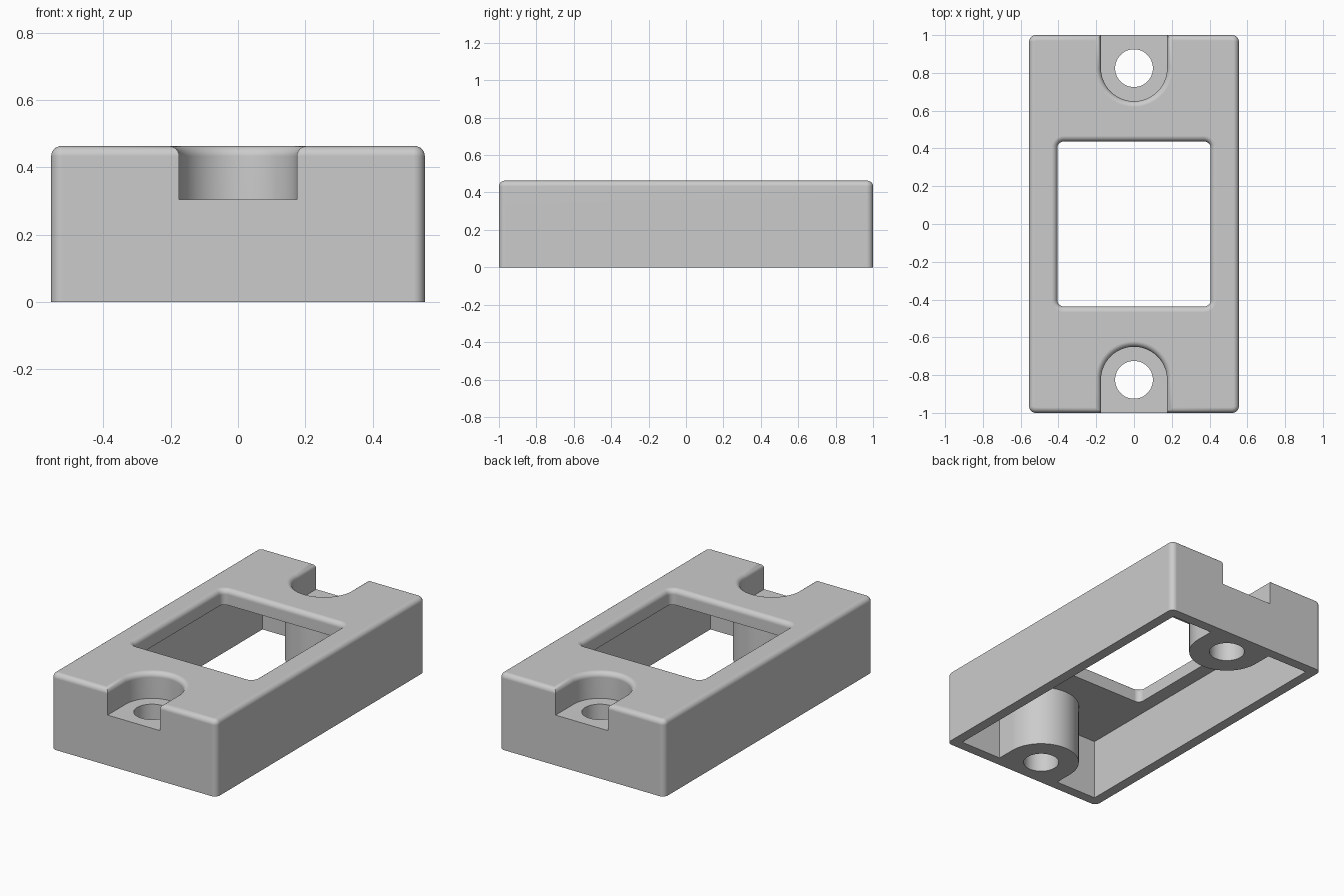
import bpy, bmesh
from math import sin, cos, pi

cube = bpy.data.objects.get("Cube")
if cube:
    bpy.data.objects.remove(cube, do_unlink=True)

# Main sizes
HX, HY, TOP = 0.555, 1.0, 0.463
FILLET = 0.03
WALL, CEILING = 0.062, 0.37
SCREW_Y, HOLE_R, SEAT_R, BOSS_R, SEAT_Z = 0.825, 0.1, 0.175, 0.215, 0.305

grey = bpy.data.materials.new("grey plastic")
grey.use_nodes = True
grey.diffuse_color = (0.6, 0.6, 0.6, 1)
grey.node_tree.nodes["Principled BSDF"].inputs["Base Color"].default_value = (0.6, 0.6, 0.6, 1)


def arc(cx, cy, r, start, sweep, n):
    return [(cx + r * cos(start + sweep * i / n), cy + r * sin(start + sweep * i / n))
            for i in range(n + 1)]


def rounded_rect(hx, hy, r):
    pts = []
    for k, (sx, sy) in enumerate([(1, 1), (-1, 1), (-1, -1), (1, -1)]):
        pts += arc(sx * (hx - r), sy * (hy - r), r, k * pi / 2, pi / 2, 8)
    return pts


def slot(side, r, end):
    # U outline: half circle towards the middle, open towards one end
    pts = [(r, -end)] + arc(0, -SCREW_Y, r, 0, pi, 40) + [(-r, -end)]
    return [(-x, -y) for x, y in pts] if side > 0 else pts


def loft(name, rings):
    # Skin a stack of (outline, height) rings into a closed solid
    bm = bmesh.new()
    loops = [[bm.verts.new((x, y, z)) for x, y in pts] for pts, z in rings]
    for a, b in zip(loops, loops[1:]):
        for i in range(len(a)):
            j = (i + 1) % len(a)
            bm.faces.new((a[i], a[j], b[j], b[i]))
    bm.faces.new(loops[0])
    bm.faces.new(loops[-1])
    bmesh.ops.recalc_face_normals(bm, faces=bm.faces)
    mesh = bpy.data.meshes.new(name)
    bm.to_mesh(mesh)
    bm.free()
    mesh.materials.append(grey)
    obj = bpy.data.objects.new(name, mesh)
    bpy.context.collection.objects.link(obj)
    return obj


def fillet_steps(n=6):
    # (sideways offset, height) along the quarter-round top edge
    return [(FILLET * (1 - cos(t)), TOP - FILLET + FILLET * sin(t))
            for t in (pi / 2 * i / n for i in range(n + 1))]


def flared(name, outline, bottom):
    # Cutter whose mouth widens so that the rim is left rounded
    rings = [(outline(0), bottom)] + [(outline(d), z) for d, z in fillet_steps()]
    return loft(name, rings + [(outline(FILLET), TOP + 0.1)])


def combine(target, tool, operation):
    mod = target.modifiers.new(operation.lower(), "BOOLEAN")
    mod.operation, mod.object, mod.solver = operation, tool, "EXACT"
    bpy.context.view_layer.objects.active = target
    bpy.ops.object.modifier_apply(modifier=mod.name)
    bpy.data.objects.remove(tool, do_unlink=True)


# Outer shell with rounded corners and top edge
R = FILLET + 0.004
housing = loft("housing", [(rounded_rect(HX, HY, R), 0)] +
               [(rounded_rect(HX - d, HY - d, R - d), z) for d, z in fillet_steps()])

# Hollow underside, leaving a solid boss around each screw
cavity = loft("cavity", [([(sx * (HX - WALL), sy * (HY - WALL))
                           for sx, sy in [(1, 1), (-1, 1), (-1, -1), (1, -1)]], z)
                         for z in (-0.1, CEILING)])
for side in (-1, 1):
    boss = loft("boss", [(slot(side, BOSS_R, HY), z) for z in (-0.2, TOP)])
    combine(cavity, boss, "DIFFERENCE")
combine(housing, cavity, "DIFFERENCE")

# Window through the top
window = flared("window", lambda d: rounded_rect(0.406 + d, 0.437 + d, 0.035 + d), 0.2)
combine(housing, window, "DIFFERENCE")

# Open-ended screw seats and their through holes
for side in (-1, 1):
    seat = flared("seat", lambda d: slot(side, SEAT_R + d, HY + 0.1), SEAT_Z)
    combine(housing, seat, "DIFFERENCE")
    ring = arc(0, side * SCREW_Y, HOLE_R, 0, 2 * pi, 48)[:-1]
    combine(housing, loft("hole", [(ring, z) for z in (-0.1, TOP)]), "DIFFERENCE")

# Smooth rounds, crisp edges
bpy.ops.object.select_all(action="DESELECT")
housing.select_set(True)
bpy.context.view_layer.objects.active = housing
bpy.ops.object.shade_smooth_by_angle(angle=0.6)
weighted = housing.modifiers.new("weighted normals", "WEIGHTED_NORMAL")
weighted.keep_sharp = True
